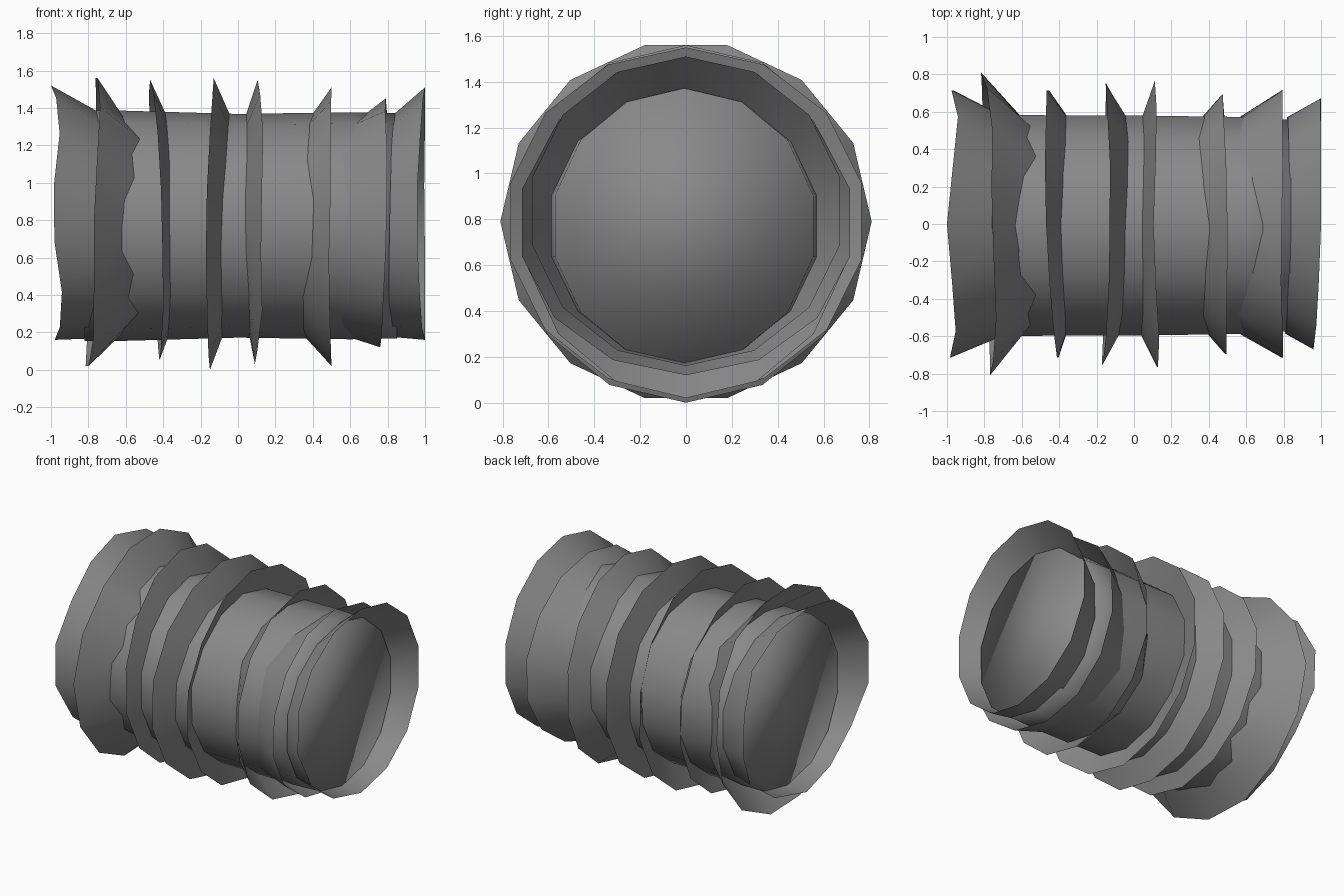
import bpy, bmesh, math, random

if "Cube" in bpy.data.objects:
    bpy.data.objects.remove(bpy.data.objects["Cube"])

random.seed(4)
SIDES = 14
AXIS_Z = 0.77
AXIS_Y = -0.008

grey = bpy.data.materials.new("mid_grey")
grey.diffuse_color = (0.25, 0.25, 0.25, 1)
grey.use_nodes = True
grey.node_tree.nodes["Principled BSDF"].inputs["Base Color"].default_value = grey.diffuse_color


def finish(bm, name):
    for f in bm.faces:
        f.smooth = True
    mesh = bpy.data.meshes.new(name)
    bm.to_mesh(mesh)
    bm.free()
    mesh.materials.append(grey)
    bpy.context.collection.objects.link(bpy.data.objects.new(name, mesh))


def angles(phase=0.0):
    # angle 0 is the top, a quarter turn is the front
    return [2 * math.pi * (i + phase) / SIDES for i in range(SIDES)]


def wave(t, vals):
    """Smooth value around the ring from its top, front, bottom, back values."""
    top, front, bottom, back = vals
    return (sum(vals) / 4 + (top + bottom - front - back) / 4 * math.cos(2 * t)
            + (top - bottom) / 2 * math.cos(t) + (front - back) / 2 * math.sin(t))


def bridge(bm, a, b):
    faces = []
    for i in range(SIDES):
        j = (i + 1) % SIDES
        faces.append(bm.faces.new((a[i], a[j], b[j], b[i])))
    return faces


# Capped barrel lying along x, slightly waisted in the middle
bm = bmesh.new()
loops = []
for x, ry, rz in ((-0.82, 0.6, 0.617), (-0.6, 0.605, 0.615),
                  (0.0, 0.603, 0.598), (0.6, 0.595, 0.607), (0.85, 0.578, 0.602)):
    loops.append([bm.verts.new((x, AXIS_Y - ry * math.sin(t), AXIS_Z + rz * math.cos(t)))
                  for t in angles()])
for a, b in zip(loops, loops[1:]):
    bridge(bm, a, b)
bm.faces.new(loops[0])
bm.faces.new(loops[-1])
bmesh.ops.recalc_face_normals(bm, faces=bm.faces)
finish(bm, "barrel")


def skirt(name, base_x, base_r, swell, rim_x, ry, cz, rz, rim_swell=0.0, phase=0.0):
    """Open flared collar; base_x and rim_x are given at top, front, bottom, back,
    the swells push the diagonals along x."""
    bm = bmesh.new()
    base, rim = [], []
    for t in angles(phase):
        c, s = math.cos(t), math.sin(t)
        diag = math.sin(2 * t) ** 2
        base.append(bm.verts.new((wave(t, base_x) + swell * diag,
                                  AXIS_Y - base_r * s, AXIS_Z + base_r * c)))
        rx = wave(t, rim_x) + rim_swell * diag
        if abs(c) < 0.99:
            rx += random.uniform(-0.005, 0.005)
        rx = max(-1, min(1, rx))
        # stretch the axis that falls between two corners
        ky, kz = (1.0, 0.975) if phase else (0.975, 1.0)
        rim.append(bm.verts.new((rx, -ry / ky * s, cz + rz / kz * c)))
    faces = bridge(bm, base, rim)
    # Outer side faces away from the axis
    bm.normal_update()
    f = faces[0]
    mid = f.calc_center_median()
    if f.normal.y * mid.y + f.normal.z * (mid.z - AXIS_Z) < 0:
        bmesh.ops.reverse_faces(bm, faces=faces)
    finish(bm, name)


# Collars from left to right
skirt("left_end_flare", (-0.73, -0.69, -0.72, -0.7), 0.60, 0,
      (-1, -0.99, -0.98, -0.98), 0.715, 0.84, 0.68, rim_swell=0.05)
skirt("left_wide_collar", (-0.63, -0.62, -0.64, -0.62), 0.59, 0.11,
      (-0.755, -0.775, -0.81, -0.82), 0.81, 0.79, 0.77, rim_swell=0.02, phase=0.5)
skirt("left_collar", (-0.38, -0.36, -0.37, -0.35), 0.585, 0.01,
      (-0.47, -0.405, -0.42, -0.46), 0.715, 0.80, 0.75)
skirt("left_middle_collar", (-0.04, -0.08, -0.08, -0.04), 0.585, 0.01,
      (-0.13, -0.17, -0.15, -0.15), 0.75, 0.78, 0.78)
skirt("right_middle_collar", (0.04, 0.03, 0.06, 0.04), 0.585, 0.01,
      (0.105, 0.125, 0.09, 0.11), 0.765, 0.79, 0.76, rim_swell=0.015)
skirt("right_collar", (0.39, 0.40, 0.35, 0.37), 0.585, -0.05,
      (0.5, 0.49, 0.5, 0.475), 0.695, 0.765, 0.745)
skirt("right_wide_collar", (0.68, 0.59, 0.6, 0.59), 0.597, -0.08,
      (0.79, 0.79, 0.76, 0.79), 0.715, 0.785, 0.665)
skirt("right_end_flare", (0.83, 0.81, 0.81, 0.82), 0.593, 0,
      (1, 0.96, 1, 1), 0.67, 0.835, 0.675)
